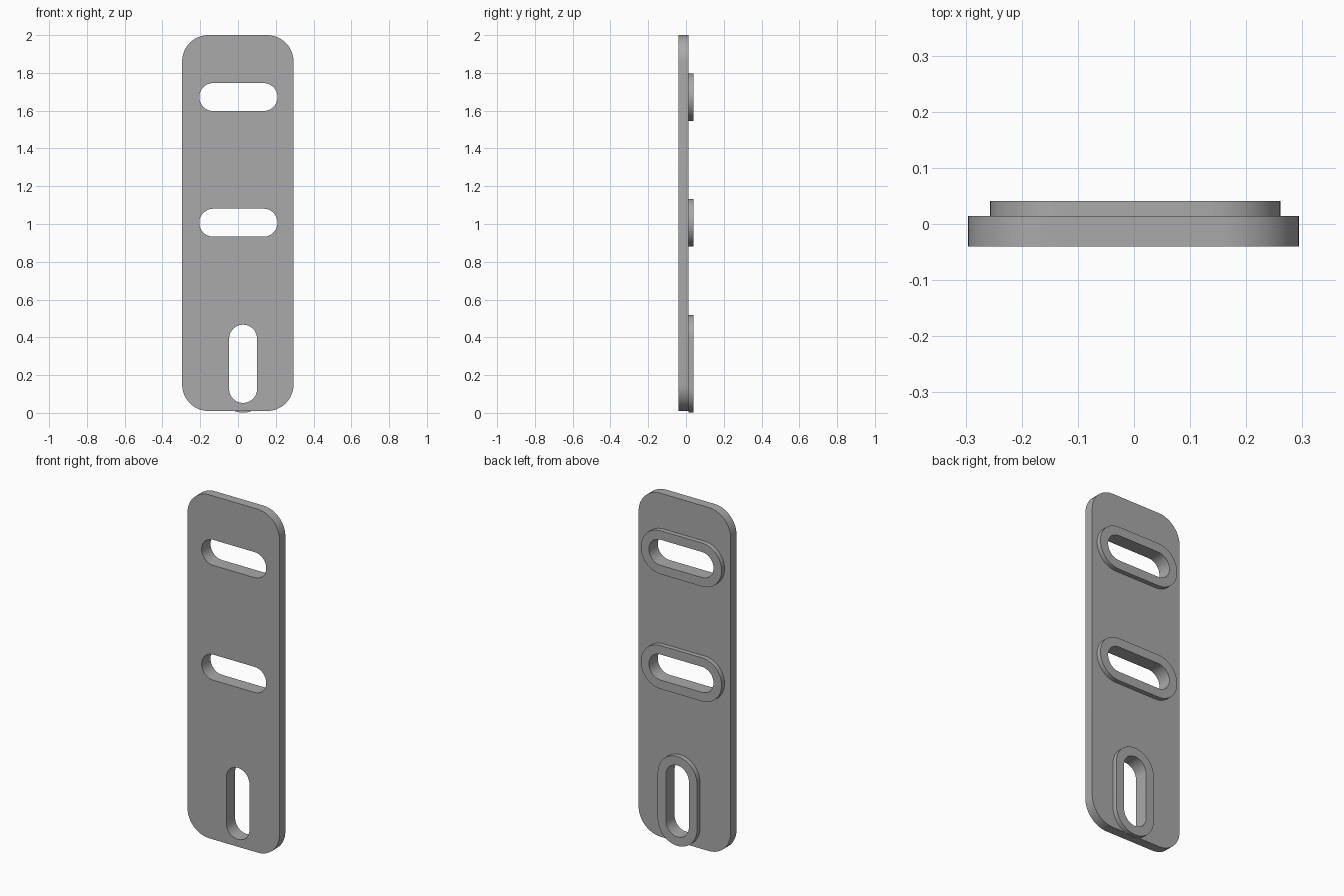
import bpy, bmesh
from math import cos, sin, pi, radians

cube = bpy.data.objects.get("Cube")
if cube:
    bpy.data.objects.remove(cube, do_unlink=True)

# One plain grey for every part
grey = bpy.data.materials.new("plain grey")
grey.use_nodes = True
colour = (0.4, 0.4, 0.4, 1)
grey.diffuse_color = colour
grey.node_tree.nodes["Principled BSDF"].inputs["Base Color"].default_value = colour

STEPS = 12  # segments per rounded corner


def rounded_outline(cx, cz, half_x, half_z, radius):
    """Closed rounded rectangle; a slot when radius equals a half size."""
    points = []
    for corner, (sx, sz) in enumerate([(1, 1), (-1, 1), (-1, -1), (1, -1)]):
        for i in range(STEPS + 1):
            a = (corner + i / STEPS) * pi / 2
            points.append((cx + sx * (half_x - radius) + radius * cos(a),
                           cz + sz * (half_z - radius) + radius * sin(a)))
    return points


def pierced_panel(name, outlines, y_front, y_back):
    """Fill the outer outline around its holes and extrude it along y."""
    bm = bmesh.new()
    for outline in outlines:
        verts = [bm.verts.new((x, y_front, z)) for x, z in outline]
        for a, b in zip(verts, verts[1:] + verts[:1]):
            bm.edges.new((a, b))
    bmesh.ops.remove_doubles(bm, verts=bm.verts[:], dist=1e-5)
    bmesh.ops.triangle_fill(bm, edges=bm.edges[:], use_beauty=True, use_dissolve=False)
    extruded = bmesh.ops.extrude_face_region(bm, geom=bm.faces[:], use_keep_orig=True)
    moved = [g for g in extruded["geom"] if isinstance(g, bmesh.types.BMVert)]
    bmesh.ops.translate(bm, verts=moved, vec=(0, y_back - y_front, 0))
    bmesh.ops.recalc_face_normals(bm, faces=bm.faces[:])
    mesh = bpy.data.meshes.new(name)
    bm.to_mesh(mesh)
    bm.free()
    mesh.materials.append(grey)
    obj = bpy.data.objects.new(name, mesh)
    bpy.context.collection.objects.link(obj)
    bpy.ops.object.select_all(action="DESELECT")
    obj.select_set(True)
    bpy.context.view_layer.objects.active = obj
    bpy.ops.object.shade_smooth_by_angle(angle=radians(30))


def slot(cx, cz, upright, half_length, radius):
    half = (radius, half_length) if upright else (half_length, radius)
    return rounded_outline(cx, cz, *half, radius)


SLOTS = {"upper": (0.002, 1.672, False),
         "middle": (0.002, 1.007, False),
         "lower": (0.027, 0.26, True)}
FRONT, FACE, BACK = -0.04, 0.014, 0.041
holes = {name: slot(*place, 0.207, 0.074) for name, place in SLOTS.items()}

# Plate with three slots
plate_outline = rounded_outline(-0.001, 1.005, 0.295, 0.995, 0.14)
pierced_panel("plate", [plate_outline, *holes.values()], FRONT, FACE)

# Raised rim behind each slot
for name, place in SLOTS.items():
    rim = slot(*place, 0.259, 0.126)
    pierced_panel(name + "_slot_rim", [rim, holes[name]], FACE, BACK)
